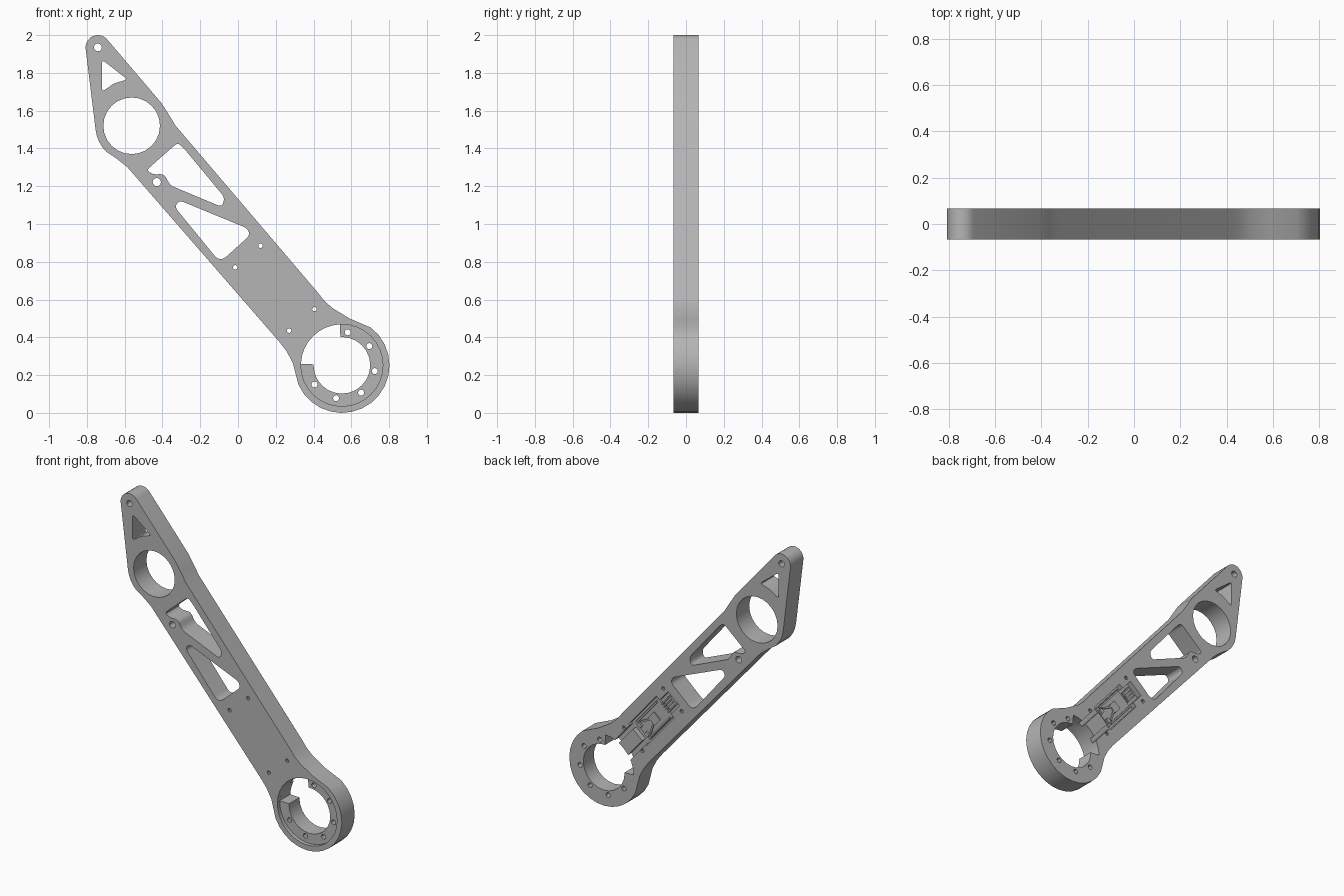
import bpy, bmesh, math
from mathutils import Vector

old = bpy.data.objects.get("Cube")
if old:
    bpy.data.objects.remove(old, do_unlink=True)

metal = bpy.data.materials.new("plain_grey")
metal.use_nodes = True
grey = (0.46, 0.46, 0.46, 1)
metal.diffuse_color = grey
metal.node_tree.nodes["Principled BSDF"].inputs["Base Color"].default_value = grey

HALF = 0.067                      # half thickness of the arm
RING = (0.55, 0.252)              # large ring centre
EYE = (-0.563, 1.52)              # upper bore centre
TIP = (-0.742, 1.935)             # tip pin centre
MID = Vector((0.195, 0.66))       # pocket centre
ALONG = Vector((0.649, -0.761))   # down the arm
ACROSS = Vector((0.761, 0.649))


def arc(c, r, a0, a1, n):
    angles = [math.radians(a0 + (a1 - a0) * i / n) for i in range(n + 1)]
    return [(c[0] + r * math.cos(a), c[1] + r * math.sin(a)) for a in angles]


def circle(c, r, n=24):
    return arc(c, r, 0, 360, n)[:-1]


def local(a, b):
    return tuple(MID + ALONG * a + ACROSS * b)


def rect(a0, a1, b0, b1):
    return [local(a0, b0), local(a1, b0), local(a1, b1), local(a0, b1)]


def rounded(pts, r, n=5):
    """Round every corner of a polygon with a quadratic blend."""
    out = []
    for i, p in enumerate(pts):
        p, a, b = Vector(p), Vector(pts[i - 1]), Vector(pts[(i + 1) % len(pts)])
        s = p + (a - p).normalized() * min(r, (a - p).length * 0.45)
        e = p + (b - p).normalized() * min(r, (b - p).length * 0.45)
        for k in range(n + 1):
            t = k / n
            out.append(tuple(s * (1 - t) ** 2 + p * 2 * t * (1 - t) + e * t * t))
    return out


def prism(name, pts, y0, y1):
    bm = bmesh.new()
    face = bm.faces.new([bm.verts.new((x, y0, z)) for x, z in pts])
    ext = bmesh.ops.extrude_face_region(bm, geom=[face])
    for v in ext["geom"]:
        if isinstance(v, bmesh.types.BMVert):
            v.co.y = y1
    bmesh.ops.recalc_face_normals(bm, faces=bm.faces)
    mesh = bpy.data.meshes.new(name)
    bm.to_mesh(mesh)
    bm.free()
    mesh.materials.append(metal)
    ob = bpy.data.objects.new(name, mesh)
    bpy.context.collection.objects.link(ob)
    return ob


# Arm silhouette
outline = arc(TIP, 0.065, 40, 187, 10) + arc(EYE, 0.192, 187, 226, 4)
outline += [(-0.645, 1.348), (-0.585, 1.30), (0.22, 0.375), (0.258, 0.325), (0.29, 0.265)]
outline += arc(RING, 0.252, 204, 412, 16)
outline += [(0.59, 0.50), (0.50, 0.555), (0.455, 0.595), (0.42, 0.64),
            (-0.33, 1.52), (-0.367, 1.58), (-0.405, 1.64)]
arm = prism("arm_plate", outline, -HALF, HALF)

# Through openings: bores, lightening windows, screw holes
through = [circle(EYE, 0.15), circle(RING, 0.15),
           [RING] + arc(RING, 0.217, 93, 178, 8),
           circle(TIP, 0.021, 12), circle((-0.43, 1.222), 0.022, 12)]
through.append(rounded([(-0.72, 1.87), (-0.585, 1.765), (-0.655, 1.745), (-0.72, 1.70)], 0.02))
through.append(rounded([(-0.49, 1.285), (-0.315, 1.435), (-0.05, 1.10), (-0.37, 1.205),
                        (-0.39, 1.265), (-0.445, 1.262)], 0.04))
through.append(rounded([(-0.35, 1.14), (0.095, 0.965), (-0.085, 0.785)], 0.06))
through[-2:] = [
    rounded([(-0.485, 1.285), (-0.32, 1.43), (-0.29, 1.405), (-0.07, 1.14), (-0.085, 1.09),
             (-0.36, 1.205), (-0.39, 1.265), (-0.45, 1.262)], 0.025),
    rounded([(-0.335, 1.09), (-0.31, 1.125), (0.05, 0.977), (0.063, 0.94),
             (-0.075, 0.815), (-0.11, 0.815)], 0.025)]
for i in range(6):
    a = math.radians(80 - 45 * i)
    through.append(circle((RING[0] + 0.177 * math.cos(a), RING[1] + 0.177 * math.sin(a)), 0.016, 12))
for a in (-0.22, 0.22):
    for b in (-0.088, 0.088):
        through.append(circle(local(a, b), 0.012, 10))
cuts = [(p, -0.2, 0.2) for p in through]

# Front counterbore, back electronics pocket and cable channels
FLOOR = HALF - 0.035
cuts.append((circle(RING, 0.217, 32), -0.2, -HALF + 0.025))
cuts.append((rect(-0.14, 0.17, -0.085, 0.085), FLOOR, 0.2))
cuts.append((rect(-0.235, -0.13, -0.055, 0.055), FLOOR, 0.2))
for s in (-1, 1):
    cuts.append((rect(0.16, 0.37, s * 0.075, s * 0.045), FLOOR, 0.2))

for pts, y0, y1 in cuts:
    cutter = prism("cutter", pts, y0, y1)
    cutter.hide_render = True
    mod = arm.modifiers.new("cut", 'BOOLEAN')
    mod.operation, mod.solver, mod.object = 'DIFFERENCE', 'EXACT', cutter
    dg = bpy.context.evaluated_depsgraph_get()
    result = bpy.data.meshes.new_from_object(arm.evaluated_get(dg))
    arm.modifiers.clear()
    arm.data = result
    bpy.data.objects.remove(cutter, do_unlink=True)

# Raised relief inside the pocket
def relief(name, a0, a1, b0, b1, h):
    prism(name, rect(a0, a1, b0, b1), FLOOR - 0.005, FLOOR + h)

relief("board", -0.12, 0.14, -0.07, 0.07, 0.012)
relief("chip", -0.03, 0.03, -0.03, 0.03, 0.02)
relief("connector", -0.21, -0.14, -0.035, 0.035, 0.015)
for i in range(4):
    b = -0.03 + i * 0.02
    relief("connector_pin", -0.20, -0.12, b - 0.004, b + 0.004, 0.024)
for s in (-1, 1):
    relief("board_rail", -0.10, 0.12, s * 0.066, s * 0.056, 0.022)
    prism("rib", [local(0.03, s * 0.01), local(0.03, s * 0.022), local(0.10, s * 0.052),
                  local(0.10, s * 0.04)], FLOOR, FLOOR + 0.02)
    relief("terminal", 0.11, 0.135, s * 0.05, s * 0.02, 0.024)

# Smooth the curved walls, keep edges sharp
bpy.ops.object.select_all(action='DESELECT')
arm.select_set(True)
bpy.context.view_layer.objects.active = arm
bpy.ops.object.shade_smooth_by_angle(angle=math.radians(30))
